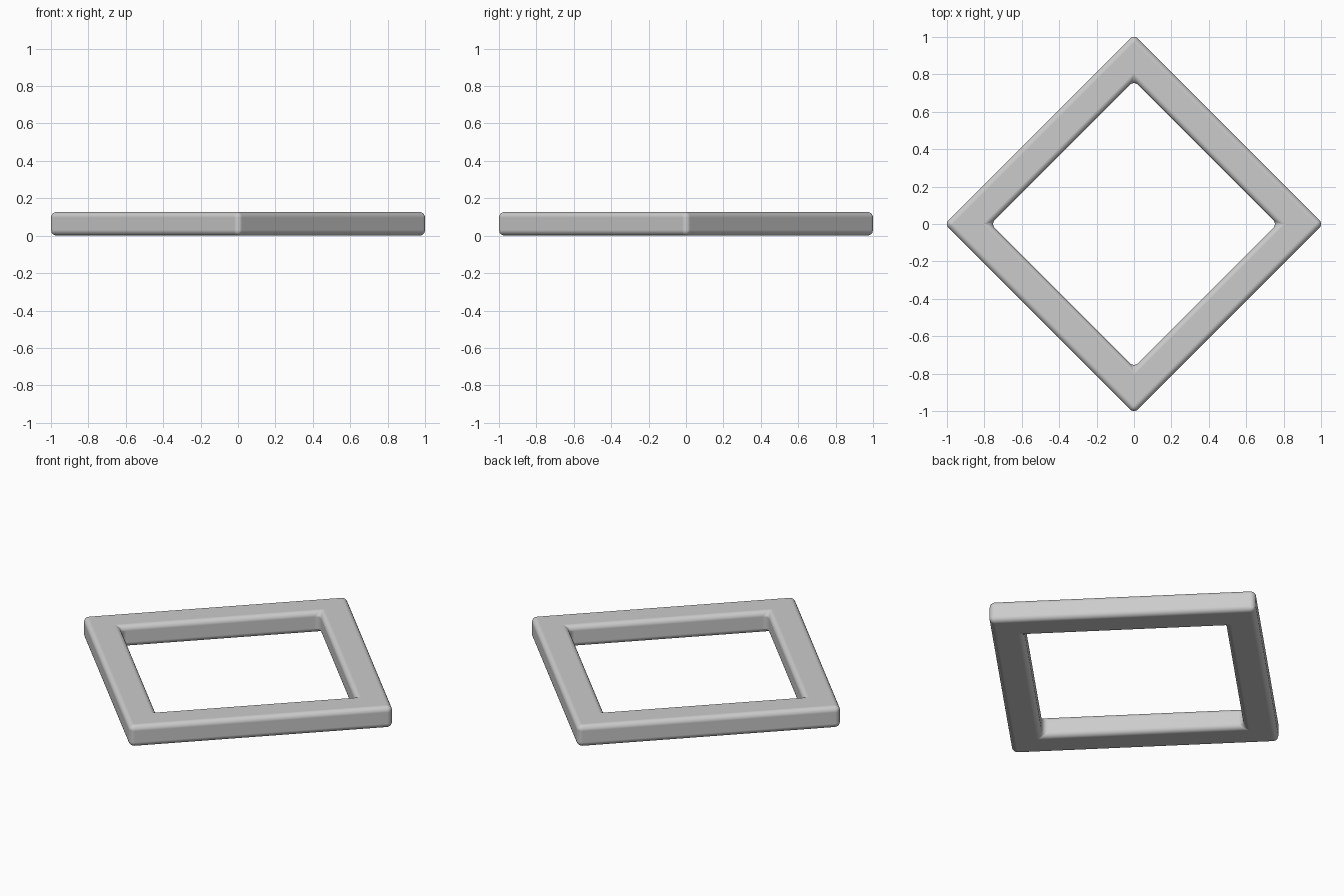
import bpy, bmesh, math

if "Cube" in bpy.data.objects:
    bpy.data.objects.remove(bpy.data.objects["Cube"])

HEIGHT = 0.127
ROUND = 0.03
OUTER = 1 + ROUND * (math.sqrt(2) - 1)   # sharp corner before rounding
INNER = 0.766


def ring(bm, radius, z):
    return [bm.verts.new((radius * math.cos(i * math.pi / 2),
                          radius * math.sin(i * math.pi / 2), z)) for i in range(4)]


# Square frame turned on its corner
bm = bmesh.new()
loops = [ring(bm, OUTER, 0), ring(bm, OUTER, HEIGHT),
         ring(bm, INNER, HEIGHT), ring(bm, INNER, 0)]
for k in range(4):
    a, b = loops[k], loops[(k + 1) % 4]
    for i in range(4):
        j = (i + 1) % 4
        bm.faces.new((a[i], a[j], b[j], b[i]))
bmesh.ops.recalc_face_normals(bm, faces=bm.faces)
mesh = bpy.data.meshes.new("diamond_frame")
bm.to_mesh(mesh)
bm.free()
frame = bpy.data.objects.new("diamond_frame", mesh)
bpy.context.collection.objects.link(frame)

# Rounded edges with smooth shading
bevel = frame.modifiers.new("rounded_edges", 'BEVEL')
bevel.width = ROUND
bevel.segments = 5
bevel.limit_method = 'ANGLE'
bevel.angle_limit = math.radians(30)
bevel.harden_normals = True
for p in mesh.polygons:
    p.use_smooth = True
